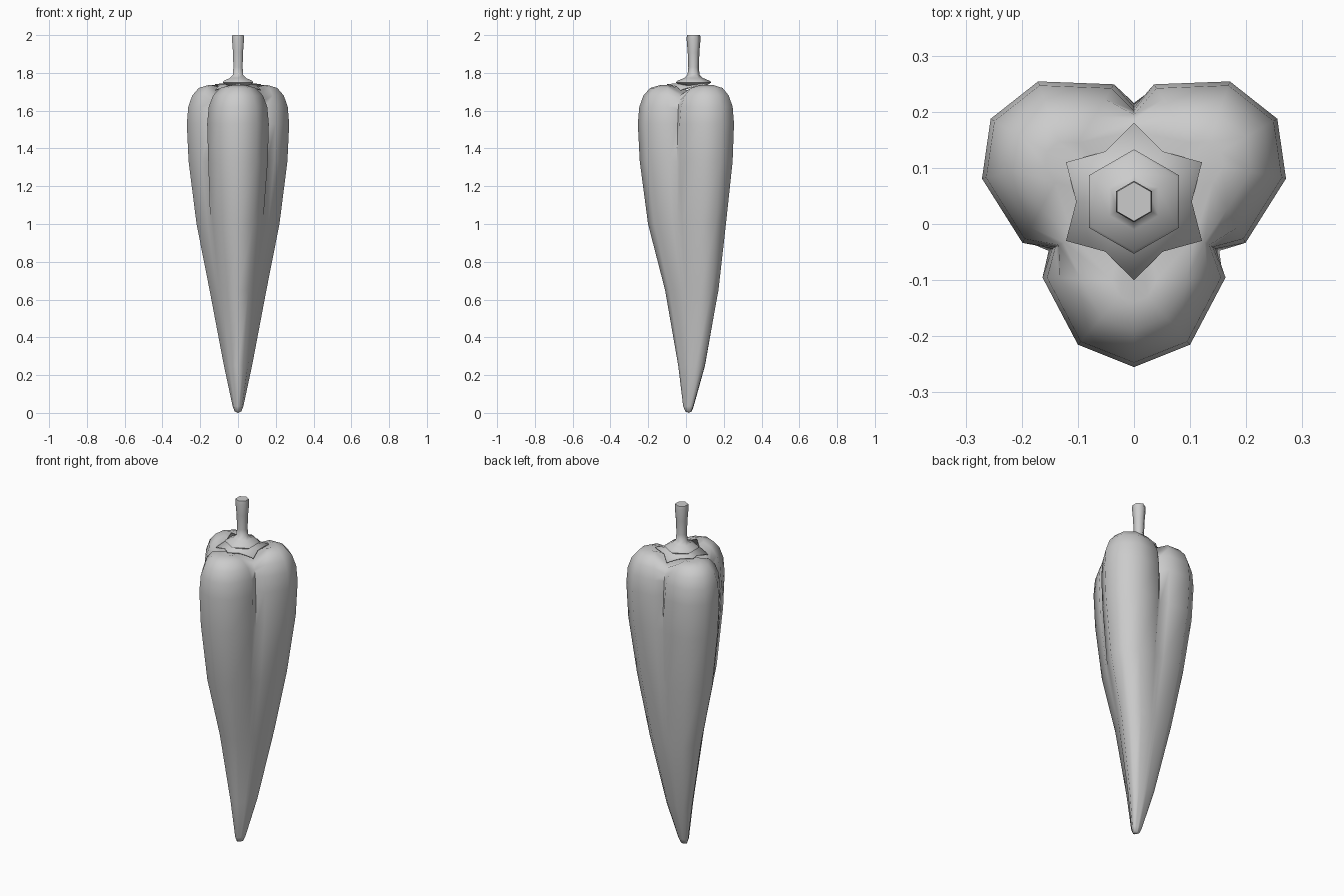
import bpy
import bmesh
import math
from mathutils import Vector

cube = bpy.data.objects.get("Cube")
if cube:
    bpy.data.objects.remove(cube, do_unlink=True)

grey = bpy.data.materials.new("plain grey")
grey.use_nodes = True
tone = (0.6, 0.6, 0.6, 1)
grey.diffuse_color = tone
grey.node_tree.nodes["Principled BSDF"].inputs["Base Color"].default_value = tone

AXIS_Y = 0.04


def polar(radius, degrees, z=0.0):
    a = math.radians(degrees)
    return Vector((radius * math.cos(a), radius * math.sin(a), z))


def loft(name, rings, angle):
    """Join equal-sized rings of points; a ring of one point makes a pole."""
    bm = bmesh.new()
    loops = [[bm.verts.new(p) for p in ring] for ring in rings]
    for low, high in zip(loops, loops[1:]):
        n = max(len(low), len(high))
        for i in range(n):
            j = (i + 1) % n
            if len(low) == 1:
                bm.faces.new((low[0], high[j], high[i]))
            elif len(high) == 1:
                bm.faces.new((low[i], low[j], high[0]))
            else:
                bm.faces.new((low[i], low[j], high[j], high[i]))
    bmesh.ops.recalc_face_normals(bm, faces=bm.faces)
    mesh = bpy.data.meshes.new(name)
    bm.to_mesh(mesh)
    bm.free()
    mesh.materials.append(grey)
    obj = bpy.data.objects.new(name, mesh)
    bpy.context.collection.objects.link(obj)
    bpy.ops.object.select_all(action="DESELECT")
    obj.select_set(True)
    bpy.context.view_layer.objects.active = obj
    bpy.ops.object.shade_smooth_by_angle(angle=math.radians(angle))
    return obj


# Body: three lobes meeting in creases that fade out toward the tip
LOBE = [(-50.3, 0.212), (-21.4, 0.274), (0, 0.295), (21.4, 0.274), (50.3, 0.212)]


def section(z, scale, centre_y, crease, inset=0.0, crease_z=None):
    ring = []
    shift = Vector((0, centre_y, 0))
    for facing in (30, 150, 270):
        ring.append(polar(crease * scale, facing - 60, crease_z or z) + shift)
        middle = polar(0.14 * scale, facing, z)
        for offset, radius in LOBE:
            edge = polar(radius * scale, facing + offset, z)
            ring.append(edge.lerp(middle, inset) + shift)
    return ring


body = [[Vector((0, 0.015, 0))]]
for z, scale, y, crease in [
    (0.008, 0.065, 0.015, 0.24), (0.035, 0.105, 0.016, 0.235),
    (0.25, 0.275, 0.04, 0.22), (0.65, 0.555, 0.053, 0.213),
    (1.0, 0.81, 0.038, 0.209), (1.33, 0.965, AXIS_Y, 0.182),
    (1.53, 1.0, AXIS_Y, 0.168),
]:
    body.append(section(z, scale, y, crease))

# Rounded shoulders, each lobe closing over its own middle
for z, inset, crease, crease_z in [
    (1.62, 0.05, 0.162, 1.61), (1.68, 0.19, 0.155, 1.65),
    (1.72, 0.42, 0.145, 1.68), (1.735, 0.75, 0.125, 1.69),
]:
    body.append(section(z, 1.0, AXIS_Y, crease, inset, crease_z))
body.append([Vector((0, AXIS_Y, 1.7))])
loft("pepper_body", body, 65)

# Calyx: six-pointed leafy star, drooping into the creases
star = []
for i in range(12):
    if i % 2:
        radius, z = 0.103, 1.73
    else:
        radius, z = 0.14, (1.742 if i % 4 == 0 else 1.712)
    star.append(polar(radius, 30 + 30 * i, z) + Vector((0, AXIS_Y, 0)))
calyx = loft("calyx", [star, [Vector((0, AXIS_Y, 1.745))]], 40)
thick = calyx.modifiers.new("thickness", "SOLIDIFY")
thick.thickness = 0.006

# Stem: six-sided flared base and stalk
stem = [[Vector((0, AXIS_Y, 1.73))]]
for radius, z in [
    (0.07, 1.735), (0.093, 1.748), (0.088, 1.757), (0.05, 1.773),
    (0.032, 1.79), (0.028, 1.83), (0.031, 1.91), (0.037, 1.98), (0.035, 2.0),
]:
    stem.append([polar(radius, 30 + 60 * i, z) + Vector((0, AXIS_Y, 0)) for i in range(6)])
stem.append([Vector((0, AXIS_Y, 2.0))])
loft("stem", stem, 65)
